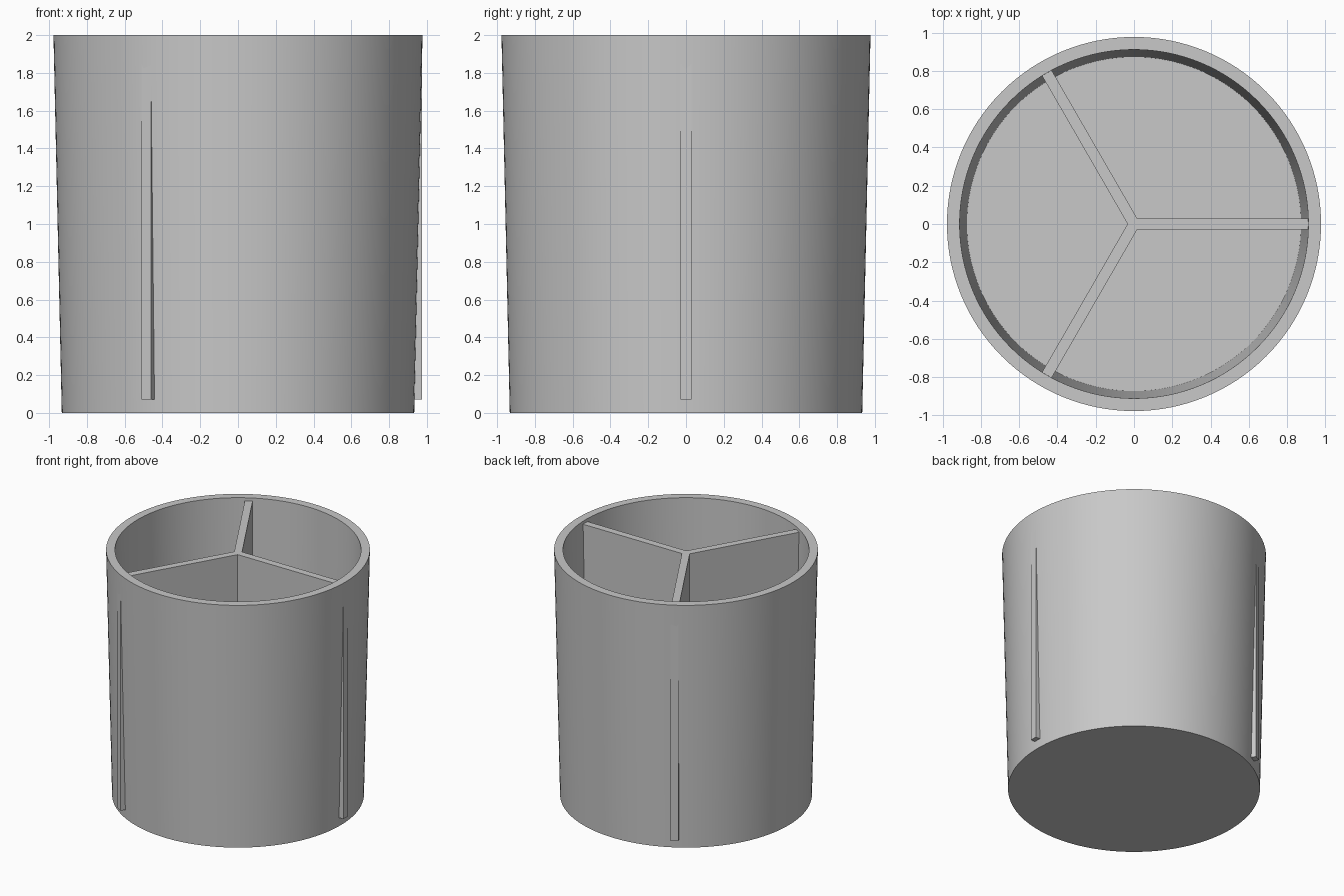
import bpy
import bmesh
from math import cos, sin, pi, radians

cube = bpy.data.objects.get("Cube")
if cube:
    bpy.data.objects.remove(cube, do_unlink=True)

SEGMENTS = 128
FLOOR_Z = 0.07

grey = bpy.data.materials.new("light_grey")
grey.use_nodes = True
grey.diffuse_color = (0.58, 0.58, 0.58, 1)
grey.node_tree.nodes["Principled BSDF"].inputs["Base Color"].default_value = grey.diffuse_color


def add_object(name, bm):
    bmesh.ops.recalc_face_normals(bm, faces=bm.faces)
    mesh = bpy.data.meshes.new(name)
    bm.to_mesh(mesh)
    bm.free()
    mesh.materials.append(grey)
    obj = bpy.data.objects.new(name, mesh)
    bpy.context.collection.objects.link(obj)
    return obj


# Tapered cup: rings from the outer base, over the rim, down to the floor
bm = bmesh.new()
profile = [(0.933, 0), (0.977, 2), (0.911, 2), (0.873, FLOOR_Z)]
rings = []
for radius, z in profile:
    angles = [2 * pi * i / SEGMENTS for i in range(SEGMENTS)]
    rings.append([bm.verts.new((radius * cos(a), radius * sin(a), z)) for a in angles])
for lower, upper in zip(rings, rings[1:]):
    for i in range(SEGMENTS):
        j = (i + 1) % SEGMENTS
        bm.faces.new((lower[i], lower[j], upper[j], upper[i]))
bm.faces.new(rings[0])
bm.faces.new(rings[-1])
cup = add_object("cup", bm)
bpy.ops.object.select_all(action="DESELECT")
cup.select_set(True)
bpy.context.view_layer.objects.active = cup
bpy.ops.object.shade_smooth_by_angle(angle=radians(30))

# Three-armed divider whose straight ends poke through the tapered wall
half_width, reach, top_z = 0.029, 0.973, 1.975
inner = half_width / sin(pi / 3)
bm = bmesh.new()
outline = []
for k in range(3):
    a = 2 * pi * k / 3
    for side in (-1, 1):
        x, y = reach, side * half_width
        outline.append((x * cos(a) - y * sin(a), x * sin(a) + y * cos(a)))
    outline.append((inner * cos(a + pi / 3), inner * sin(a + pi / 3)))
bottom = bm.faces.new([bm.verts.new((x, y, FLOOR_Z)) for x, y in outline])
extruded = bmesh.ops.extrude_face_region(bm, geom=[bottom], use_keep_orig=True)
top_verts = [g for g in extruded["geom"] if isinstance(g, bmesh.types.BMVert)]
bmesh.ops.translate(bm, verts=top_verts, vec=(0, 0, top_z - FLOOR_Z))
add_object("divider", bm)
